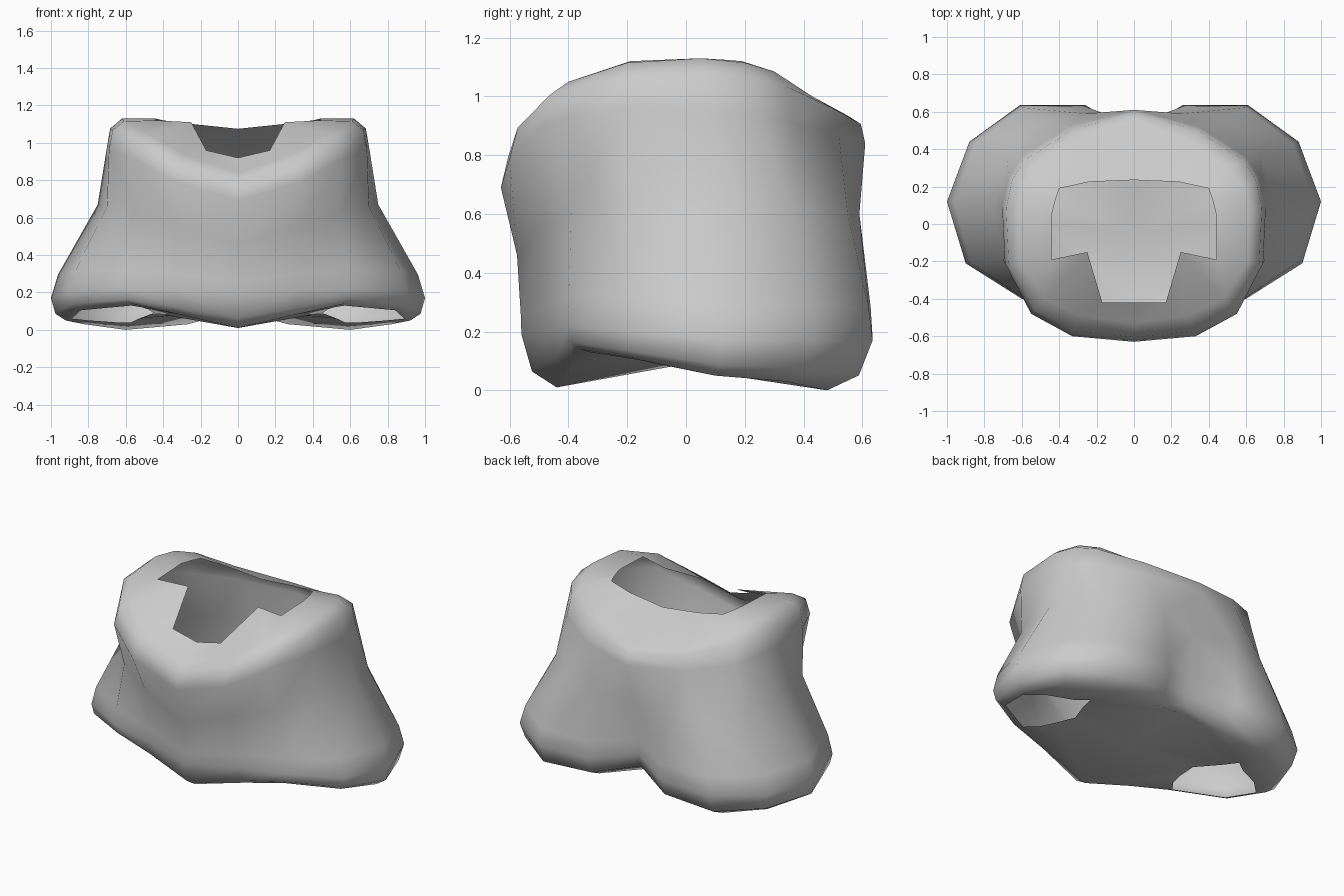
import bpy, bmesh

# Half cross-sections, running from front centre round the side to back centre
bottom_edge = [(0, -.44, .01), (.3, -.39, .08), (.57, -.36, .14), (.86, -.18, .11), (.92, .1, .05),
               (.82, .34, .03), (.6, .48, 0), (.27, .5, .03), (0, .42, .1)]
leg_bulge = [(0, -.56, .19), (.33, -.46, .21), (.6, -.4, .22), (.9, -.21, .2), (1, .12, .17),
             (.88, .44, .17), (.61, .635, .17), (.26, .635, .18), (0, .48, .22)]
waist = [(0, -.575, .46), (.32, -.49, .55), (.54, -.39, .62), (.7, -.19, .66), (.75, .12, .67),
         (.68, .36, .63), (.5, .55, .6), (.26, .59, .6), (0, .53, .58)]
rim = [(0, -.63, .69), (.33, -.6, .79), (.55, -.48, .91), (.69, -.21, .96), (.705, .1, .95),
       (.67, .25, .94), (.6, .36, .91), (.35, .52, .87), (0, .61, .84)]
crest = [(0, -.53, .84), (.29, -.49, .94), (.48, -.4, 1.05), (.61, -.2, 1.115), (.62, .05, 1.13),
         (.59, .2, 1.115), (.51, .3, 1.085), (.32, .43, 1.0), (0, .55, .935)]
top_hole = [(0, -.42, .92), (.17, -.42, .96), (.25, -.15, 1.11), (.44, -.19, 1.12), (.44, .05, 1.13),
            (.42, .13, 1.125), (.4, .19, 1.12), (.24, .225, 1.1), (0, .235, 1.075)]
leg_hole = [(.48, -.15, .11), (.51, -.25, .12), (.57, -.33, .13), (.84, -.17, .105), (.89, .05, .06),
            (.79, .15, .05), (.65, .22, .04), (.57, .28, .04), (.53, .17, .06), (.45, 0, .09)]
crotch = (0, -.05, .11)

bm = bmesh.new()


def make(points):
    return [bm.verts.new(p) for p in points]


def between(a, b, t_xy, t_z):
    """Section between two others; unequal factors round the profile."""
    return [(p[0] + (q[0] - p[0]) * t_xy, p[1] + (q[1] - p[1]) * t_xy,
             p[2] + (q[2] - p[2]) * t_z) for p, q in zip(a, b)]


def loft(lower, upper, closed=False):
    n = len(lower)
    for i in range(n if closed else n - 1):
        j = (i + 1) % n
        bm.faces.new((lower[i], lower[j], upper[j], upper[i]))


# Outer shell up to the top opening, with rounded hem and shoulder
sections = [bottom_edge,
            between(bottom_edge, leg_bulge, .7, .3),
            leg_bulge,
            between(leg_bulge, waist, .15, .25),
            waist, rim,
            between(rim, crest, .25, .7),
            crest, top_hole]
rings = [make(s) for s in sections]
for low, high in zip(rings, rings[1:]):
    loft(low, high)

# Underside panel around the leg opening
loft(make(leg_hole), rings[0] + make([crotch]), closed=True)

for f in bm.faces:
    f.smooth = True
mesh = bpy.data.meshes.new("hip_shell")
bm.to_mesh(mesh)
bm.free()
shell = bpy.data.objects.new("hip_shell", mesh)
bpy.context.collection.objects.link(shell)

# Left side
mirror = shell.modifiers.new("mirror", 'MIRROR')
mirror.use_axis = (True, False, False)
mirror.merge_threshold = 0.001
